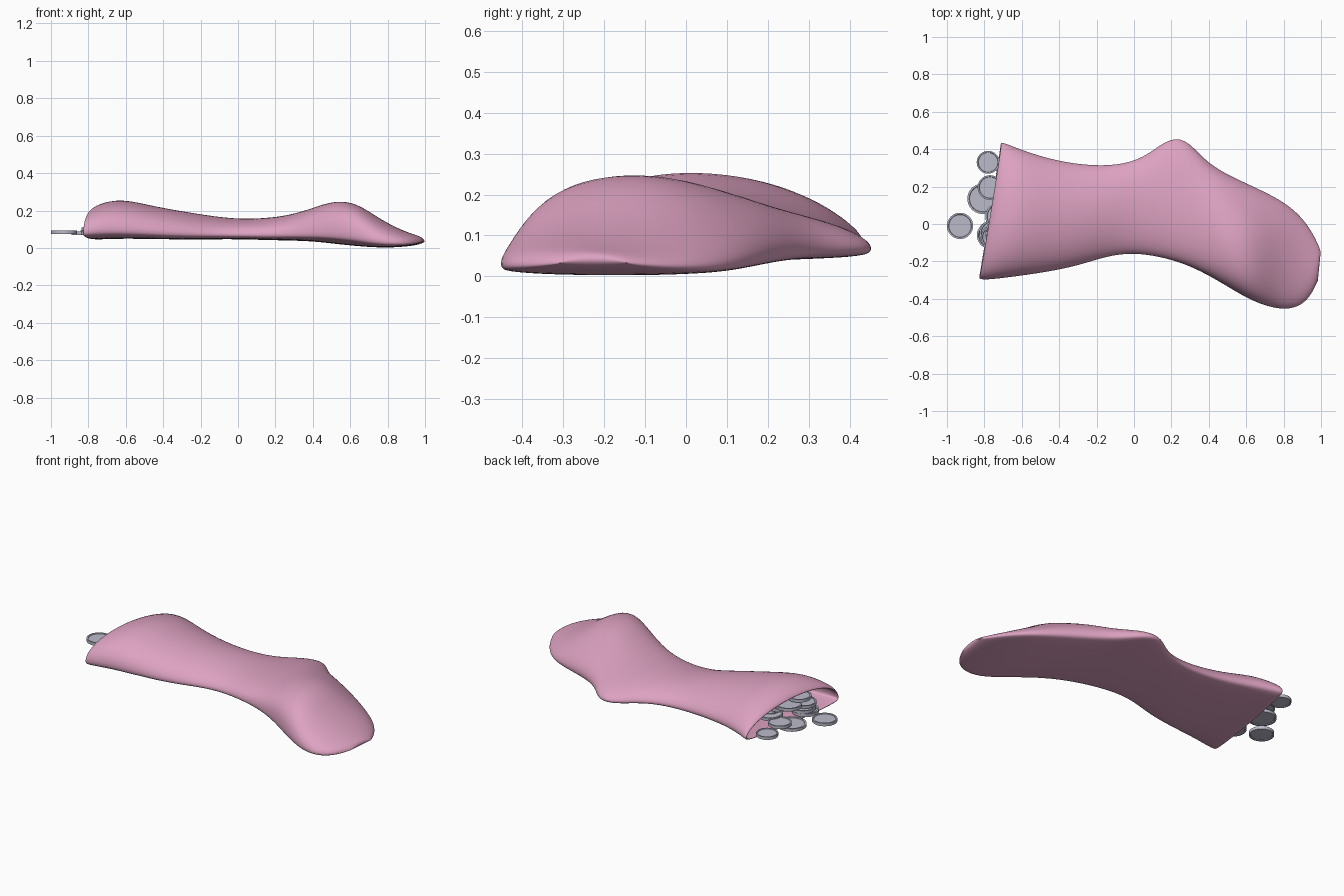
import bpy, bmesh, math, random
from mathutils import Vector

if "Cube" in bpy.data.objects:
    bpy.data.objects.remove(bpy.data.objects["Cube"])

random.seed(4)


def material(name, color):
    m = bpy.data.materials.new(name)
    m.diffuse_color = color
    m.use_nodes = True
    m.node_tree.nodes["Principled BSDF"].inputs["Base Color"].default_value = m.diffuse_color
    return m


PINK = material("pink_knit", (0.72, 0.36, 0.53, 1))
SILVER = material("coin_metal", (0.50, 0.50, 0.60, 1))


def finish(bm, name, mat):
    bmesh.ops.recalc_face_normals(bm, faces=bm.faces)
    me = bpy.data.meshes.new(name)
    bm.to_mesh(me)
    bm.free()
    ob = bpy.data.objects.new(name, me)
    bpy.context.collection.objects.link(ob)
    me.materials.append(mat)
    return ob


# Sock stations: back edge xy, front edge xy, bottom z, top z, peak position (0 front .. 1 back)
STATIONS = [
    (-0.71, 0.44, -0.83, -0.295, 0.045, 0.205, 0.42),
    (-0.68, 0.43, -0.79, -0.300, 0.046, 0.237, 0.43),
    (-0.58, 0.39, -0.66, -0.285, 0.050, 0.266, 0.44),
    (-0.42, 0.34, -0.48, -0.260, 0.048, 0.223, 0.45),
    (-0.22, 0.31, -0.30, -0.225, 0.044, 0.190, 0.48),
    (-0.04, 0.32, -0.14, -0.170, 0.047, 0.163, 0.50),
    (0.08, 0.375, 0.00, -0.155, 0.046, 0.155, 0.45),
    (0.17, 0.450, 0.14, -0.175, 0.042, 0.160, 0.42),
    (0.27, 0.468, 0.28, -0.215, 0.040, 0.175, 0.36),
    (0.37, 0.350, 0.42, -0.285, 0.036, 0.215, 0.34),
    (0.47, 0.280, 0.54, -0.360, 0.024, 0.254, 0.38),
    (0.62, 0.210, 0.64, -0.415, 0.010, 0.245, 0.42),
    (0.78, 0.135, 0.74, -0.450, 0.001, 0.155, 0.45),
    (0.89, 0.050, 0.84, -0.460, 0.004, 0.100, 0.45),
    (0.965, -0.06, 0.93, -0.415, 0.014, 0.070, 0.45),
    (1.000, -0.15, 0.985, -0.300, 0.028, 0.055, 0.50),
]
N = 32


def section(ux, uy, lx, ly, zb, zt, k):
    U, L = Vector((ux, uy)), Vector((lx, ly))
    edge = zb + 0.22 * (zt - zb)
    gamma = math.log(k) / math.log(0.5)
    pts = []
    for i in range(N):
        a = 2 * math.pi * i / N
        t = 0.5 - 0.5 * math.cos(a)
        s = math.sin(a)
        p = L.lerp(U, t ** gamma if s > 0 else t)
        if s > 0:
            z = edge + (zt - edge) * s ** 1.15
            # crease where the instep folds over the foot
            z -= 0.035 * s * math.exp(-((p.x - 0.58) / 0.07) ** 2 - ((p.y - 0.12) / 0.1) ** 2)
        else:
            z = edge - (edge - zb) * abs(s) ** 0.5
        pts.append((p.x, p.y, z))
    return pts


bm = bmesh.new()
rings = [[bm.verts.new(c) for c in section(*st)] for st in STATIONS]
for r0, r1 in zip(rings, rings[1:]):
    for i in range(N):
        j = (i + 1) % N
        bm.faces.new((r0[i], r0[j], r1[j], r1[i]))
# closed toe seam
for i in range(N // 2):
    a, b, c, d = i, i + 1, (N - i - 1) % N, (N - i) % N
    vs = [rings[-1][q] for q in dict.fromkeys((a, b, c, d))]
    bm.faces.new(vs)
sock = finish(bm, "sock", PINK)
if sock.data.polygons[0].normal.dot(sock.data.polygons[0].center - Vector((-0.7, 0.07, 0.1))) < 0:
    sock.data.flip_normals()
sol = sock.modifiers.new("cloth", "SOLIDIFY")
sol.thickness = 0.014
sol.offset = -1
sub = sock.modifiers.new("smooth", "SUBSURF")
sub.levels = sub.render_levels = 2
sock.data.shade_smooth()


# Coins with a raised rim
def coin(i, x, y, z, r, tilt=(0, 0)):
    bm = bmesh.new()
    bmesh.ops.create_cone(bm, cap_ends=True, segments=40, radius1=r, radius2=r, depth=0.018)
    caps = [f for f in bm.faces if len(f.verts) > 4]
    for f in caps:
        bmesh.ops.inset_region(bm, faces=[f], thickness=r * 0.12, depth=0)
        bmesh.ops.inset_region(bm, faces=[f], thickness=r * 0.03, depth=-0.004)
    ob = finish(bm, f"coin_{i}", SILVER)
    ob.location = (x, y, z)
    ob.rotation_euler = (tilt[0], tilt[1], 0)


spilled = [
    (-0.93, -0.01, 0.083, 0.070), (-0.78, 0.33, 0.085, 0.061), (-0.81, 0.135, 0.078, 0.081),
    (-0.77, 0.195, 0.099, 0.066), (-0.765, -0.06, 0.078, 0.075), (-0.755, -0.05, 0.098, 0.072),
    (-0.75, -0.07, 0.118, 0.068), (-0.72, 0.04, 0.138, 0.075), (-0.73, -0.05, 0.158, 0.068),
]
for i, c in enumerate(spilled):
    coin(i, *c)

# Pile inside the sock mouth
for i in range(22):
    layer = i // 8
    coin(20 + i, random.uniform(-0.68, -0.5), random.uniform(-0.13, 0.22) * (1 - 0.25 * layer),
         0.08 + 0.02 * layer + random.uniform(0, 0.008), random.choice((0.062, 0.07, 0.078)),
         (random.uniform(-0.06, 0.06), random.uniform(-0.06, 0.06)))
for o in bpy.data.objects:
    if o.name.startswith("coin"):
        bpy.context.view_layer.objects.active = o
        for q in bpy.data.objects:
            q.select_set(q == o)
        bpy.ops.object.shade_smooth_by_angle()
